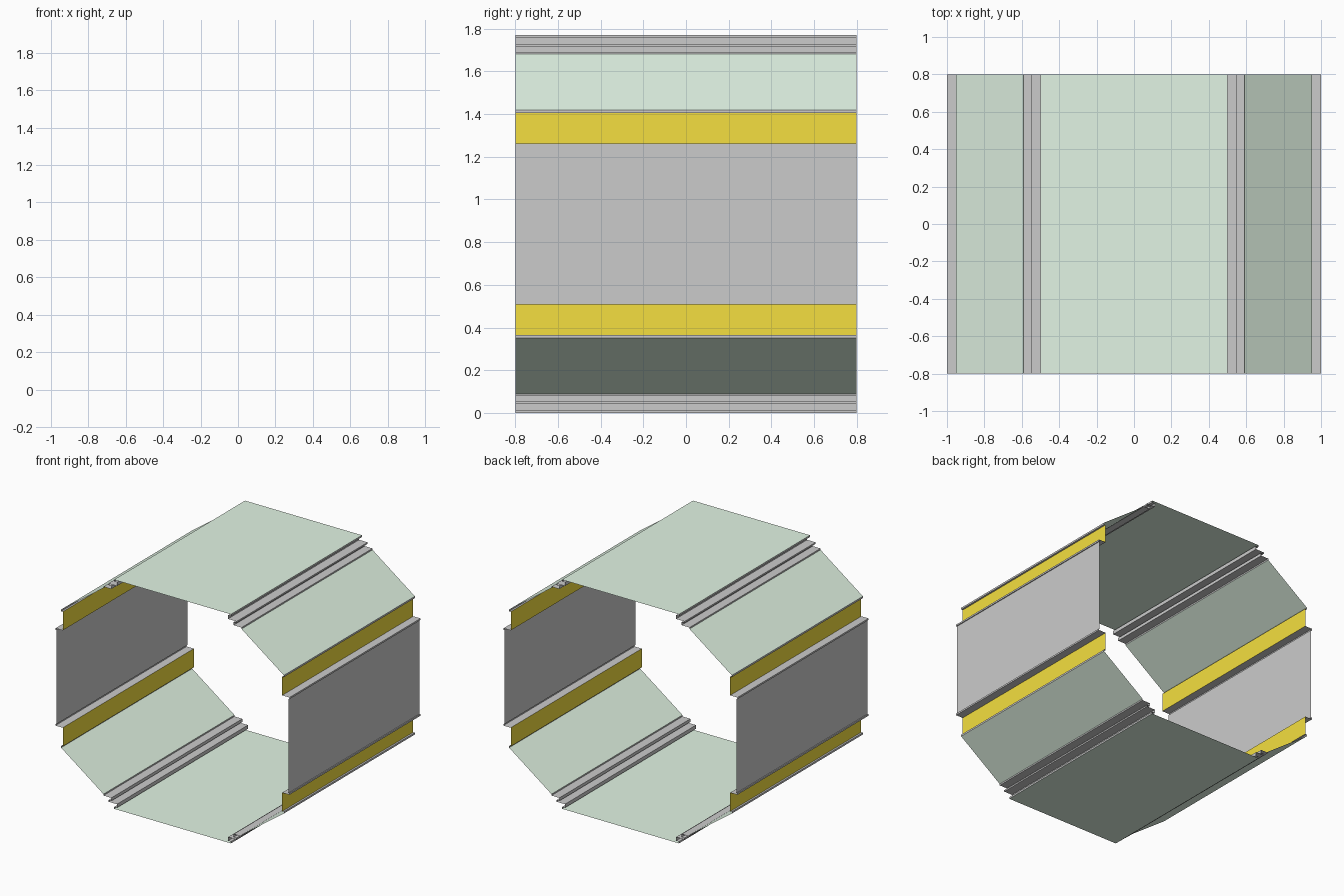
import bpy

if "Cube" in bpy.data.objects:
    bpy.data.objects.remove(bpy.data.objects["Cube"])

HALF_LEN = 0.8      # half length along y
HEIGHT = 1.77


def material(name, rgb):
    m = bpy.data.materials.new(name)
    m.diffuse_color = (*rgb, 1)
    m.use_nodes = True
    m.node_tree.nodes["Principled BSDF"].inputs["Base Color"].default_value = m.diffuse_color
    return m


green = material("pale_green", (0.76, 0.91, 0.78))
yellow = material("yellow", (0.91, 0.74, 0.05))
wall_grey = material("wall_grey", (0.66, 0.66, 0.66))


def sheet(name, profile, mat=None):
    """Sweep an open x-z profile along y as a thin sheet."""
    n = len(profile)
    verts = [(x, y, z) for y in (-HALF_LEN, HALF_LEN) for x, z in profile]
    faces = [(i, i + n, i + n + 1, i + 1) for i in range(n - 1)]
    me = bpy.data.meshes.new(name)
    me.from_pydata(verts, [], faces)
    if mat:
        me.materials.append(mat)
    ob = bpy.data.objects.new(name, me)
    bpy.context.collection.objects.link(ob)
    return ob


def place(points, sx, sz):
    """Mirror an upper-right profile into one of the four quadrants."""
    pts = [(sx * x, z if sz > 0 else HEIGHT - z) for x, z in points]
    if sx * sz > 0:
        pts.reverse()
    return pts


# One quadrant of the corridor section, from ceiling edge to wall edge
stepped_trim = [(0.5, 1.77), (0.5, 1.756), (0.475, 1.756), (0.475, 1.728),
                (0.548, 1.728), (0.548, 1.716), (0.523, 1.716), (0.523, 1.692),
                (0.59, 1.692), (0.59, 1.681)]
slope = [(0.59, 1.681), (0.952, 1.419)]
upper_lip = [(0.952, 1.419), (0.952, 1.405), (0.938, 1.405)]
stripe = [(0.938, 1.405), (0.938, 1.261)]
wall_lip = [(0.938, 1.261), (1.0, 1.261), (1.0, 1.248), (0.993, 1.248)]

for sz, level in ((1, "upper"), (-1, "lower")):
    for sx, side in ((1, "right"), (-1, "left")):
        tag = f"{level}_{side}"
        for part, pts, mat in (("stepped_trim", stepped_trim, None),
                               ("sloped_panel", slope, green),
                               ("panel_lip", upper_lip, None),
                               ("yellow_stripe", stripe, yellow),
                               ("wall_lip", wall_lip, None)):
            sheet(f"{part}_{tag}", place(pts, sx, sz), mat)

# Flat ceiling and floor, and the two upright walls
sheet("ceiling_panel", [(0.5, HEIGHT), (-0.5, HEIGHT)], green)
sheet("floor_panel", [(-0.5, 0), (0.5, 0)], green)
sheet("wall_right", [(0.993, HEIGHT - 1.248), (0.993, 1.248)], wall_grey)
sheet("wall_left", [(-0.993, 1.248), (-0.993, HEIGHT - 1.248)], wall_grey)
